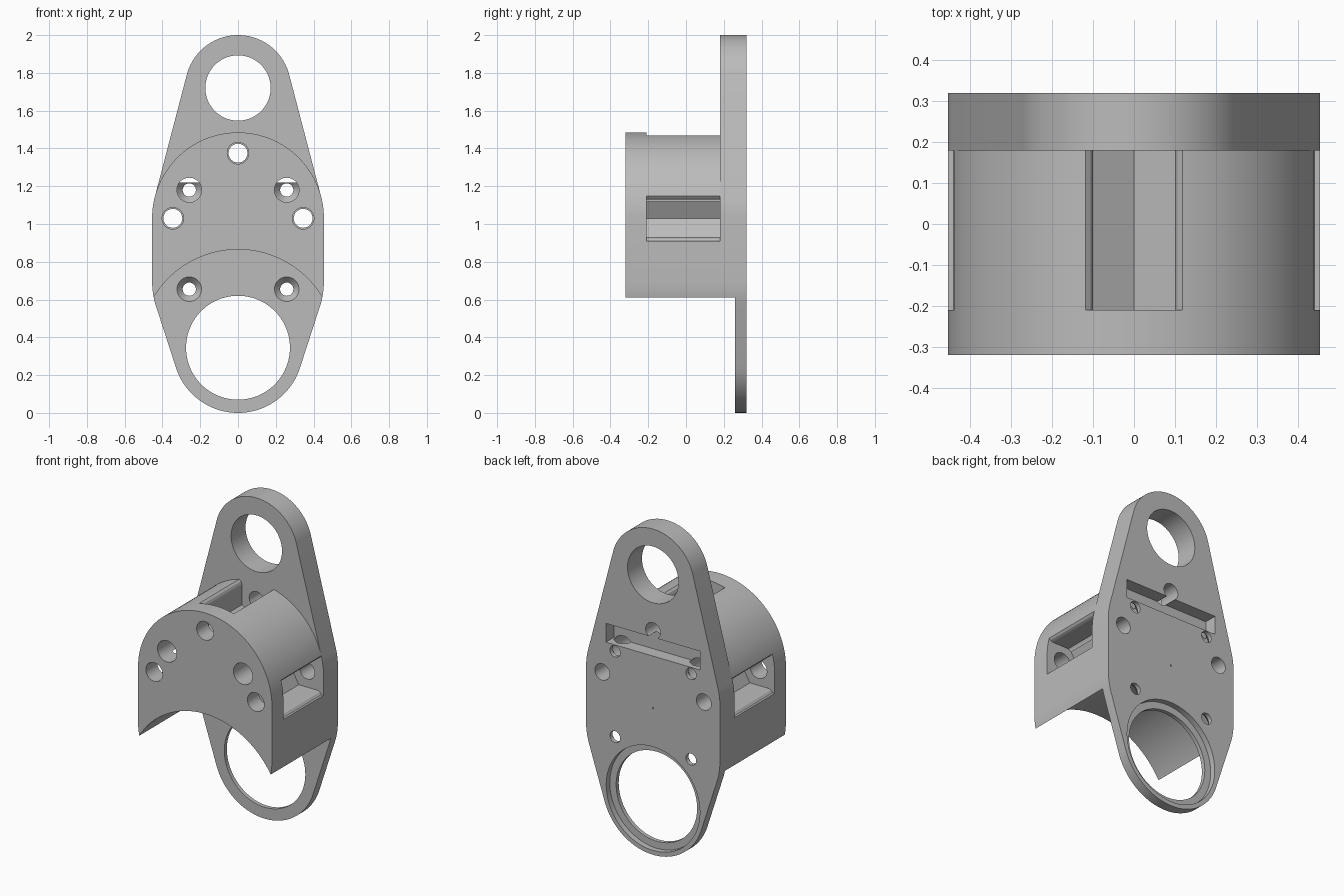
import bpy, bmesh
from math import cos, sin, pi

if "Cube" in bpy.data.objects:
    bpy.data.objects.remove(bpy.data.objects["Cube"], do_unlink=True)

grey = bpy.data.materials.new("mid grey")
grey.use_nodes = True
colour = (0.5, 0.5, 0.5, 1)
grey.diffuse_color = colour
grey.node_tree.nodes["Principled BSDF"].inputs["Base Color"].default_value = colour

BACK, SEAT, WEB, FRONT = 0.32, 0.18, 0.26, -0.32
SHOULDER, RING = 1.03, 0.345          # centre heights of the body arc and lower ring


def hull(discs, steps=128):
    """Outline around discs given as (centre height, radius)."""
    points = []
    for i in range(steps):
        a = 2 * pi * (i + 0.5) / steps
        z, r = max(discs, key=lambda d: d[0] * sin(a) + d[1])
        points.append((r * cos(a), z + r * sin(a)))
    return points


def loft(name, rings):
    """Closed solid through matching rings of 3D points."""
    bm = bmesh.new()
    loops = [[bm.verts.new(p) for p in ring] for ring in rings]
    n = len(loops[0])
    for a, b in zip(loops, loops[1:]):
        for i in range(n):
            j = (i + 1) % n
            bm.faces.new((a[i], a[j], b[j], b[i]))
    bm.faces.new(loops[0])
    bm.faces.new(loops[-1])
    bmesh.ops.recalc_face_normals(bm, faces=bm.faces)
    mesh = bpy.data.meshes.new(name)
    bm.to_mesh(mesh)
    bm.free()
    mesh.materials.append(grey)
    obj = bpy.data.objects.new(name, mesh)
    bpy.context.collection.objects.link(obj)
    return obj


def prism(name, outline, y0, y1):
    return loft(name, [[(x, y, z) for x, z in outline] for y in (y0, y1)])


def bore(x, z, profile, steps=48):
    """Round cutter along y from (radius, y) pairs."""
    turns = [2 * pi * i / steps for i in range(steps)]
    return loft("bore", [[(x + r * cos(a), y, z + r * sin(a)) for a in turns]
                         for r, y in profile])


def cut(cutter, *targets):
    cutter.hide_render = True
    for target in targets:
        mod = target.modifiers.new("cut", "BOOLEAN")
        mod.operation = "DIFFERENCE"
        mod.solver = "EXACT"
        mod.object = cutter
        bpy.context.view_layer.objects.active = target
        bpy.ops.object.modifier_apply(modifier=mod.name)
    bpy.data.objects.remove(cutter, do_unlink=True)


# Main solids
middle = [(SHOULDER, 0.455), (0.70, 0.455)]
plate = prism("back_plate", hull([(1.72, 0.28)] + middle + [(RING, 0.345)]), SEAT, BACK)
body = prism("front_body", hull(middle), FRONT, SEAT)

# Scoop under the body, leaving a thin web around the lower ring
cut(bore(0, RING, [(0.52, -1), (0.52, WEB)], 128), plate, body)

# Upper eye, lower ring and its rear recess
cut(bore(0, 1.72, [(0.173, 0), (0.173, 1)], 96), plate)
cut(bore(0, RING, [(0.275, 0), (0.275, 1)], 96), plate)
cut(bore(0, RING, [(0.318, 0.285), (0.318, 1)], 96), plate)

# Three bolt holes, each with a V-bottomed nut slot opening outwards
half = [(0.1, 0.287), (0.1, 0.415), (0.106, 0.43), (0.12, 0.441), (0.12, 0.6)]
section = [(0, 0.23)] + half + [(-u, v) for u, v in reversed(half)]
for angle in (0, pi / 2, pi):
    c, s = cos(angle), sin(angle)
    outline = [(v * c - u * s, SHOULDER + v * s + u * c) for u, v in section]
    cut(prism("nut_slot", outline, -0.21, 0.25), body)
    x, z = 0.345 * c, SHOULDER + 0.345 * s
    cut(bore(x, z, [(0.057, -1), (0.057, 1)]), body)
    cut(bore(x, z, [(0.05, 0), (0.05, 1)]), plate)

# Countersunk screw holes
screw = [(0.065, -1), (0.065, WEB), (0.035, 0.295), (0.035, 1)]
for x in (-0.258, 0.258):
    cut(bore(x, 1.18, screw), plate, body)
    cut(bore(x, 0.655, screw), plate)

# Rear groove and centre mark
cut(prism("groove", [(-0.32, 1.22), (0.32, 1.22), (0.32, 1.335), (-0.32, 1.335)],
          0.24, 1), plate)
cut(bore(0, 0.9, [(0.005, 0.3), (0.005, 1)], 12), plate)

# Smooth the curved walls and keep edges crisp
bpy.ops.object.select_all(action="DESELECT")
for obj in (plate, body):
    obj.select_set(True)
bpy.context.view_layer.objects.active = plate
bpy.ops.object.shade_smooth_by_angle(angle=pi / 9)
